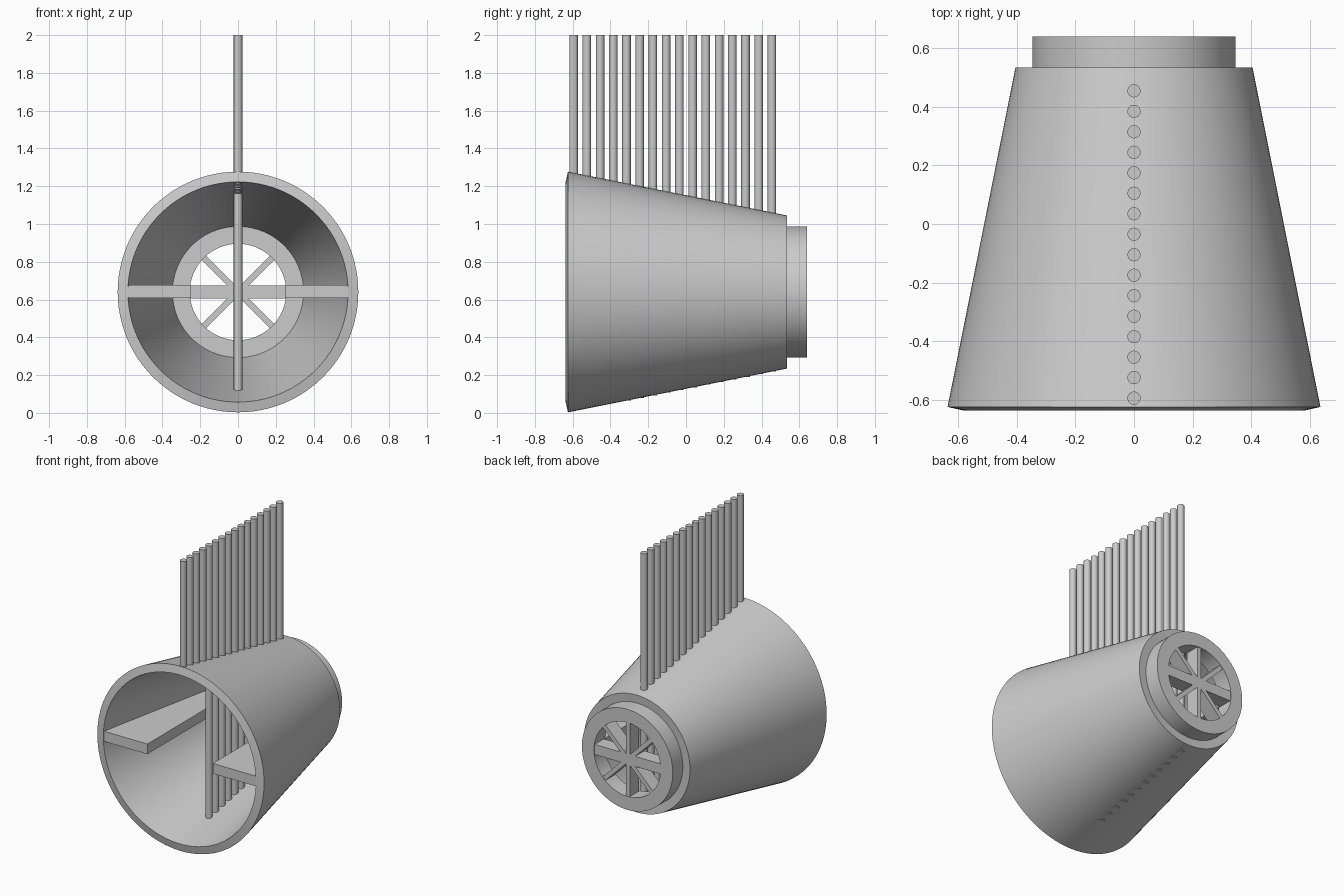
import bpy, bmesh, math
from mathutils import Matrix

cube = bpy.data.objects.get("Cube")
if cube:
    bpy.data.objects.remove(cube, do_unlink=True)

AXIS_Z = 0.64
grey = bpy.data.materials.new("plain grey")
grey.use_nodes = True
grey.diffuse_color = (0.6, 0.6, 0.6, 1)
grey.node_tree.nodes["Principled BSDF"].inputs["Base Color"].default_value = grey.diffuse_color


def add_object(name, bm, smooth=False):
    bmesh.ops.recalc_face_normals(bm, faces=bm.faces)
    mesh = bpy.data.meshes.new(name)
    bm.to_mesh(mesh)
    bm.free()
    mesh.materials.append(grey)
    obj = bpy.data.objects.new(name, mesh)
    bpy.context.collection.objects.link(obj)
    if smooth:
        bpy.ops.object.select_all(action='DESELECT')
        obj.select_set(True)
        bpy.context.view_layer.objects.active = obj
        bpy.ops.object.shade_smooth_by_angle(angle=math.radians(30))
    return obj


def lathe(name, profile, sides=96):
    """Closed (radius, y) profile turned around the horizontal axis."""
    bm = bmesh.new()
    rings = []
    for i in range(sides):
        a = math.tau * i / sides
        rings.append([bm.verts.new((r * math.cos(a), y, AXIS_Z + r * math.sin(a)))
                      for r, y in profile])
    n = len(profile)
    for i, ring in enumerate(rings):
        after = rings[(i + 1) % sides]
        for j in range(n):
            k = (j + 1) % n
            bm.faces.new((ring[j], ring[k], after[k], after[j]))
    return add_object(name, bm, True)


def box(name, size, centre, turn=0):
    bm = bmesh.new()
    bmesh.ops.create_cube(bm, size=1)
    bmesh.ops.scale(bm, vec=size, verts=bm.verts)
    bm.transform(Matrix.Translation(centre) @ Matrix.Rotation(turn, 4, 'Y'))
    return add_object(name, bm)


# Tapered shell and rear collar
lathe("tapered_shell", [(0.637, -0.625), (0.405, 0.535), (0.346, 0.53), (0.583, -0.637)])
lathe("rear_collar", [(0.347, 0.525), (0.347, 0.64), (0.255, 0.64), (0.255, 0.525)])

# Spokes across the collar opening
for name, turn, width in (("horizontal", 0, 0.07), ("rising", math.pi / 4, 0.03),
                          ("vertical", math.pi / 2, 0.03), ("falling", -math.pi / 4, 0.03)):
    box(name + "_spoke", (0.52, 0.1, width), (0, 0.585, AXIS_Z), turn)

# Side shelves running along the inside of the shell
for name, side in (("left_shelf", 1), ("right_shelf", -1)):
    bm = bmesh.new()
    outline = [(0.25, -0.632), (0.6, -0.632), (0.37, 0.53), (0.25, 0.53)]
    face = bm.faces.new([bm.verts.new((side * x, y, AXIS_Z - 0.033)) for x, y in outline])
    top = bmesh.ops.extrude_face_region(bm, geom=[face])
    bmesh.ops.translate(bm, vec=(0, 0, 0.07),
                        verts=[v for v in top["geom"] if isinstance(v, bmesh.types.BMVert)])
    add_object(name, bm)

# Row of rods: the front ones stop at the upper wall, the rest pass through
for i in range(16):
    y = -0.595 + 0.07 * i
    outer = 0.637 - 0.2 * (y + 0.625)
    inner = outer - 0.055
    bottom = AXIS_Z + inner - 0.005 if i < 4 else AXIS_Z - outer
    bm = bmesh.new()
    bmesh.ops.create_cone(bm, cap_ends=True, segments=24, radius1=0.0225, radius2=0.0225,
                          depth=2 - bottom,
                          matrix=Matrix.Translation((0, y, (2 + bottom) / 2)))
    add_object(f"rod_{i + 1}", bm, True)
